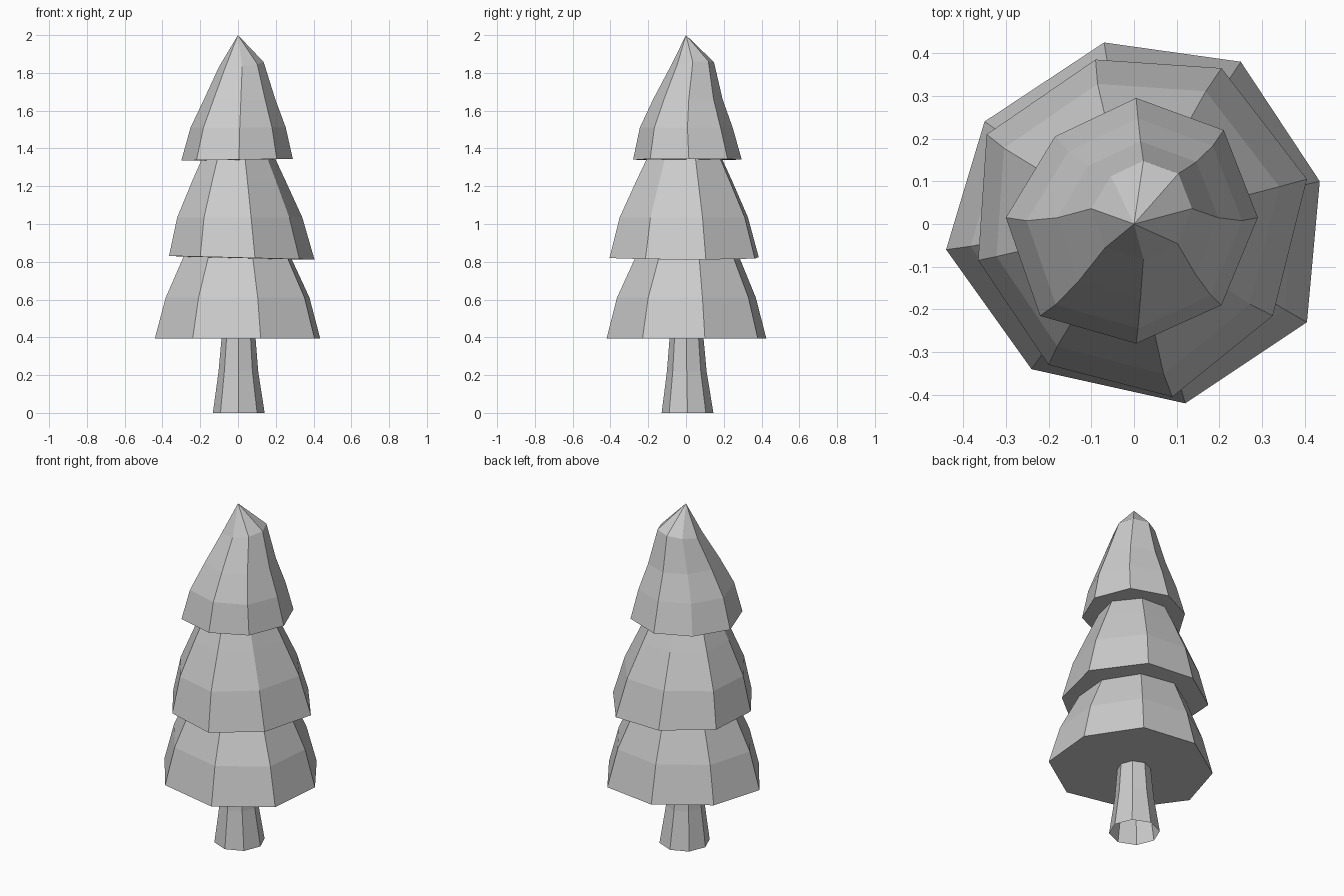
import bpy
import math

if "Cube" in bpy.data.objects:
    bpy.data.objects.remove(bpy.data.objects["Cube"])


def ring(outline, scale, dx, dy, z, tilt_x=0.0, tilt_y=0.0):
    """Scaled and shifted copy of an outline at height z, optionally tilted."""
    pts = []
    for x, y in outline:
        px, py = x * scale + dx, y * scale + dy
        pts.append((px, py, z + tilt_x * px + tilt_y * py))
    return pts


def skin(name, rings, apex=None):
    """Bridge stacked rings with quads; optionally close with a point."""
    n = len(rings[0])
    verts = [p for r in rings for p in r]
    faces = []
    for k in range(len(rings) - 1):
        a, b = k * n, (k + 1) * n
        for i in range(n):
            j = (i + 1) % n
            faces.append((a + j, a + i, b + i, b + j))
    if apex:
        verts.append(apex)
        a = (len(rings) - 1) * n
        faces += [(a + (i + 1) % n, a + i, len(verts) - 1) for i in range(n)]
    mesh = bpy.data.meshes.new(name)
    mesh.from_pydata(verts, [], faces)
    mesh.update()
    obj = bpy.data.objects.new(name, mesh)
    bpy.context.collection.objects.link(obj)
    return rings[-1]


# Irregular eight-sided outlines, clockwise from the back
octagon = [(math.sin(i * math.pi / 4), math.cos(i * math.pi / 4)) for i in range(8)]
low = [(-0.07, 0.425), (0.25, 0.38), (0.435, 0.10), (0.405, -0.23),
       (0.12, -0.42), (-0.24, -0.34), (-0.44, -0.06), (-0.35, 0.24)]
mid = [(-0.09, 0.385), (0.205, 0.365), (0.405, 0.105), (0.325, -0.215),
       (0.09, -0.405), (-0.20, -0.33), (-0.365, -0.085), (-0.345, 0.21)]
top = [(0.005, 0.295), (0.21, 0.22), (0.29, 0.015), (0.205, -0.19),
       (0.005, -0.28), (-0.22, -0.215), (-0.30, 0.015), (-0.185, 0.205)]

# Flared trunk, open at the bottom
end = skin("trunk", [
    ring(octagon, 0.137, 0.004, 0.008, 0.0),
    ring(octagon, 0.105, 0.002, 0.004, 0.22),
    ring(octagon, 0.09, 0.003, 0.003, 0.395)])

# Foliage tiers: each starts with its underside, from the part below
end = skin("lower_foliage", [
    end,
    ring(low, 1.0, 0, 0, 0.395),
    ring(low, 0.87, 0, 0, 0.61),
    ring(low, 0.655, 0, 0.005, 0.82, -0.025)])

end = skin("middle_foliage", [
    end,
    ring(mid, 1.0, 0, 0, 0.822, -0.025),
    ring(mid, 0.86, -0.008, -0.003, 1.035),
    ring(mid, 0.64, -0.008, -0.003, 1.23),
    ring(mid, 0.51, -0.008, -0.003, 1.34, 0.015)])

skin("top_foliage", [
    end,
    ring(top, 1.0, 0, 0, 1.341, 0.015),
    ring(top, 0.855, 0.005, -0.005, 1.51),
    ring(top, 0.64, 0.012, 0.005, 1.66),
    ring(top, 0.40, 0.02, 0.03, 1.84, 0.1, 0.1)], apex=(0, 0, 2.0))
